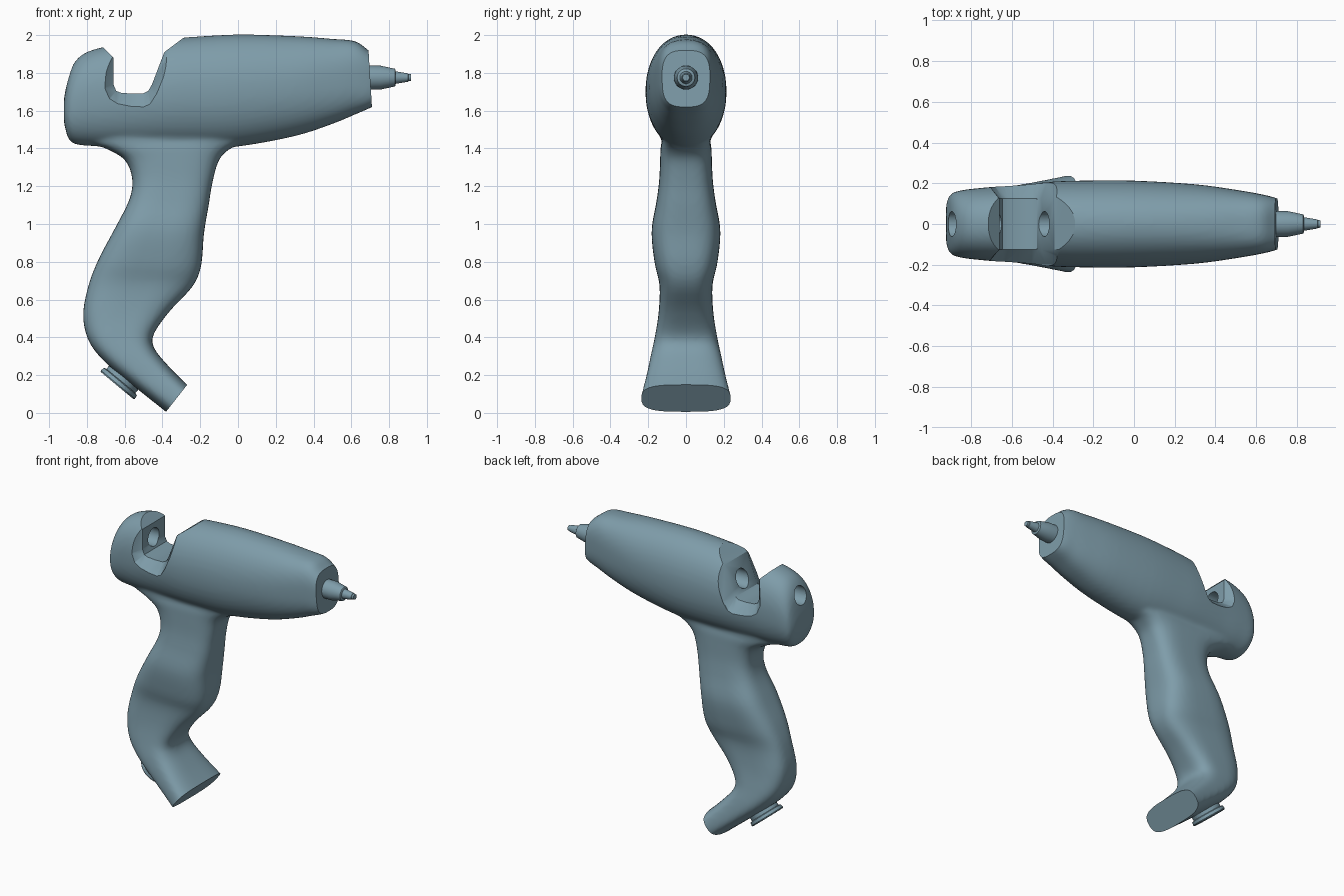
import bpy, bmesh, math
from mathutils import Vector

if "Cube" in bpy.data.objects:
    bpy.data.objects.remove(bpy.data.objects["Cube"])

paint = bpy.data.materials.new("blue_grey")
paint.diffuse_color = (0.21, 0.335, 0.40, 1)
paint.use_nodes = True
paint.node_tree.nodes["Principled BSDF"].inputs["Base Color"].default_value = paint.diffuse_color


def make_object(name, bm):
    bmesh.ops.recalc_face_normals(bm, faces=bm.faces)
    mesh = bpy.data.meshes.new(name)
    bm.to_mesh(mesh)
    bm.free()
    obj = bpy.data.objects.new(name, mesh)
    bpy.context.collection.objects.link(obj)
    mesh.materials.append(paint)
    return obj


def skin(name, rings):
    """Bridge equal rings of points and cap both ends."""
    bm = bmesh.new()
    loops = [[bm.verts.new(p) for p in ring] for ring in rings]
    for a, b in zip(loops, loops[1:]):
        for i in range(len(a)):
            j = (i + 1) % len(a)
            bm.faces.new((a[i], a[j], b[j], b[i]))
    bm.faces.new(loops[0])
    bm.faces.new(loops[-1])
    return make_object(name, bm)


def smooth_rows(rows, steps=4):
    """Catmull-Rom interpolation of section parameters."""
    rows = [Vector(r) for r in rows]
    out = []
    for i in range(len(rows) - 1):
        p0, p1, p2 = rows[max(i - 1, 0)], rows[i], rows[i + 1]
        p3 = rows[min(i + 2, len(rows) - 1)]
        for s in range(steps):
            t = s / steps
            out.append(0.5 * (2 * p1 + (p2 - p0) * t + (2 * p0 - 5 * p1 + 4 * p2 - p3) * t * t
                              + (3 * p1 - p0 - 3 * p2 + p3) * t ** 3))
    return out + [rows[-1]]


def section(a, b, half, power, count=48):
    """Superellipse spanning from a to b, with half width along y."""
    mid, arm = (a + b) / 2, (b - a) / 2
    ring = []
    for i in range(count):
        t = 2 * math.pi * i / count
        c, s = math.cos(t), math.sin(t)
        u = math.copysign(abs(c) ** (2 / power), c)
        v = math.copysign(abs(s) ** (2 / power), s)
        ring.append(mid + arm * u + Vector((0, half * v, 0)))
    return ring


def lathe(name, profile, origin, axis, count=32):
    """Turn (distance, radius) pairs about an axis."""
    turn = Vector(axis).to_track_quat('Z', 'Y')
    rings = []
    for d, r in profile:
        rings.append([Vector(origin) + turn @ Vector((r * math.cos(2 * math.pi * i / count),
                                                      r * math.sin(2 * math.pi * i / count), d))
                      for i in range(count)])
    return skin(name, rings)


def apply(obj, kind, **settings):
    mod = obj.modifiers.new(kind, kind)
    for key, value in settings.items():
        setattr(mod, key, value)
    bpy.context.view_layer.objects.active = obj
    bpy.ops.object.modifier_apply(modifier=mod.name)


def combine(obj, other, operation):
    apply(obj, 'BOOLEAN', operation=operation, object=other, solver='EXACT')
    bpy.data.objects.remove(other)


def slice_flat(obj, point, normal):
    """Trim one end to a flat face, keeping whatever lies behind the plane."""
    bm = bmesh.new()
    bm.from_mesh(obj.data)
    cut = bmesh.ops.bisect_plane(bm, geom=bm.verts[:] + bm.edges[:] + bm.faces[:],
                                 plane_co=point, plane_no=normal, clear_outer=True)
    edges = [e for e in cut['geom_cut'] if isinstance(e, bmesh.types.BMEdge)]
    bmesh.ops.holes_fill(bm, edges=edges, sides=0)
    bm.to_mesh(obj.data)
    bm.free()


# Barrel: x, bottom, top, half width, squareness
barrel = [(-0.922, 1.54, 1.66, 0.10, 2.2), (-0.905, 1.47, 1.75, 0.14, 2.3),
          (-0.885, 1.435, 1.82, 0.155, 2.3), (-0.85, 1.42, 1.875, 0.165, 2.3),
          (-0.80, 1.415, 1.91, 0.172, 2.3), (-0.72, 1.41, 1.935, 0.18, 2.3),
          (-0.60, 1.405, 1.955, 0.19, 2.2), (-0.40, 1.40, 1.975, 0.208, 2.1),
          (-0.25, 1.40, 1.99, 0.213, 2.1), (0.0, 1.41, 2.003, 0.213, 2.1),
          (0.30, 1.465, 1.995, 0.195, 2.2), (0.50, 1.53, 1.98, 0.168, 2.5),
          (0.62, 1.58, 1.968, 0.147, 2.8), (0.69, 1.61, 1.92, 0.13, 3.2),
          (0.76, 1.645, 1.87, 0.105, 3.2)]
body = skin("glue_gun_body", [section(Vector((x, 0, lo)), Vector((x, 0, hi)), w, n)
                              for x, lo, hi, w, n in smooth_rows(barrel)])

# Grip: rear x, z, front x, z, half width
grip = [(-0.72, 1.56, 0.0, 1.56, 0.15), (-0.80, 1.445, 0.05, 1.45, 0.13),
        (-0.70, 1.40, -0.04, 1.40, 0.135), (-0.60, 1.34, -0.10, 1.34, 0.137),
        (-0.56, 1.24, -0.135, 1.22, 0.142), (-0.575, 1.13, -0.155, 1.10, 0.157),
        (-0.65, 0.98, -0.18, 0.95, 0.182), (-0.735, 0.82, -0.195, 0.78, 0.167),
        (-0.79, 0.68, -0.24, 0.67, 0.14), (-0.82, 0.52, -0.36, 0.54, 0.145),
        (-0.79, 0.38, -0.445, 0.42, 0.165), (-0.70, 0.265, -0.445, 0.345, 0.185),
        (-0.55, 0.14, -0.37, 0.25, 0.208), (-0.38, 0.005, -0.27, 0.15, 0.237),
        (-0.32, -0.045, -0.21, 0.10, 0.25)]
handle = skin("grip", [section(Vector((a, 0, b)), Vector((c, 0, d)), w, 3.2)
                       for a, b, c, d, w in smooth_rows(grip)])

# Blend barrel and grip into one moulded shell, then trim both open ends flat
combine(body, handle, 'UNION')
apply(body, 'REMESH', mode='VOXEL', voxel_size=0.013)
apply(body, 'SMOOTH', factor=0.5, iterations=8)
slice_flat(body, (0.70, 0, 1.77), (1, 0, 0.06))
slice_flat(body, (-0.325, 0, 0.0775), (0.79, 0, -0.62))

# Saddle notch with a flared rim
inner = [(-0.75, 2.1), (-0.72, 1.94), (-0.66, 1.88), (-0.66, 1.74), (-0.645, 1.705), (-0.62, 1.695),
         (-0.56, 1.69), (-0.50, 1.692), (-0.475, 1.705), (-0.455, 1.74), (-0.39, 1.91),
         (-0.29, 1.985), (-0.25, 2.1)]
outer = [(-0.76, 2.1), (-0.74, 1.94), (-0.73, 1.86), (-0.72, 1.71), (-0.69, 1.65), (-0.64, 1.622),
         (-0.57, 1.612), (-0.50, 1.615), (-0.465, 1.635), (-0.43, 1.69), (-0.36, 1.86),
         (-0.29, 1.985), (-0.24, 2.1)]
notch = skin("notch_cutter", [[Vector((x, y, z)) for x, z in shape] for y, shape in
                              ((-0.20, outer), (-0.125, inner), (0.125, inner), (0.20, outer))])
# Continue the cut straight out past the sides
sides = skin("side_cutter", [[Vector((x, y, z)) for x, z in outer] for y in (-0.3, -0.199)])
combine(body, notch, 'DIFFERENCE')
combine(body, sides, 'DIFFERENCE')
sides = skin("side_cutter", [[Vector((x, y, z)) for x, z in outer] for y in (0.199, 0.3)])
combine(body, sides, 'DIFFERENCE')

# Feed hole running through the rear block into the barrel
hole = lathe("feed_cutter", [(0, 0.062), (0.8, 0.062)], (-1.0, 0, 1.78), (1, 0, 0))
combine(body, hole, 'DIFFERENCE')

# Stepped nozzle
nozzle = lathe("nozzle", [(-0.05, 0.065), (0.06, 0.063), (0.135, 0.047), (0.138, 0.043), (0.139, 0.033),
                          (0.205, 0.022), (0.207, 0.019), (0.22, 0.018)],
               (0.695, 0, 1.775), (1, 0, 0))

# Cord collar under the heel of the grip
collar = lathe("cord_collar", [(-0.08, 0.10), (0.04, 0.10), (0.045, 0.114), (0.065, 0.117), (0.072, 0.113)],
               (-0.594, 0, 0.2), (-0.64, 0, -0.77))

# Smooth shading with crisp rims
for obj in (body, nozzle, collar):
    bpy.ops.object.select_all(action='DESELECT')
    obj.select_set(True)
    bpy.context.view_layer.objects.active = obj
    bpy.ops.object.shade_smooth_by_angle(angle=math.radians(32))
